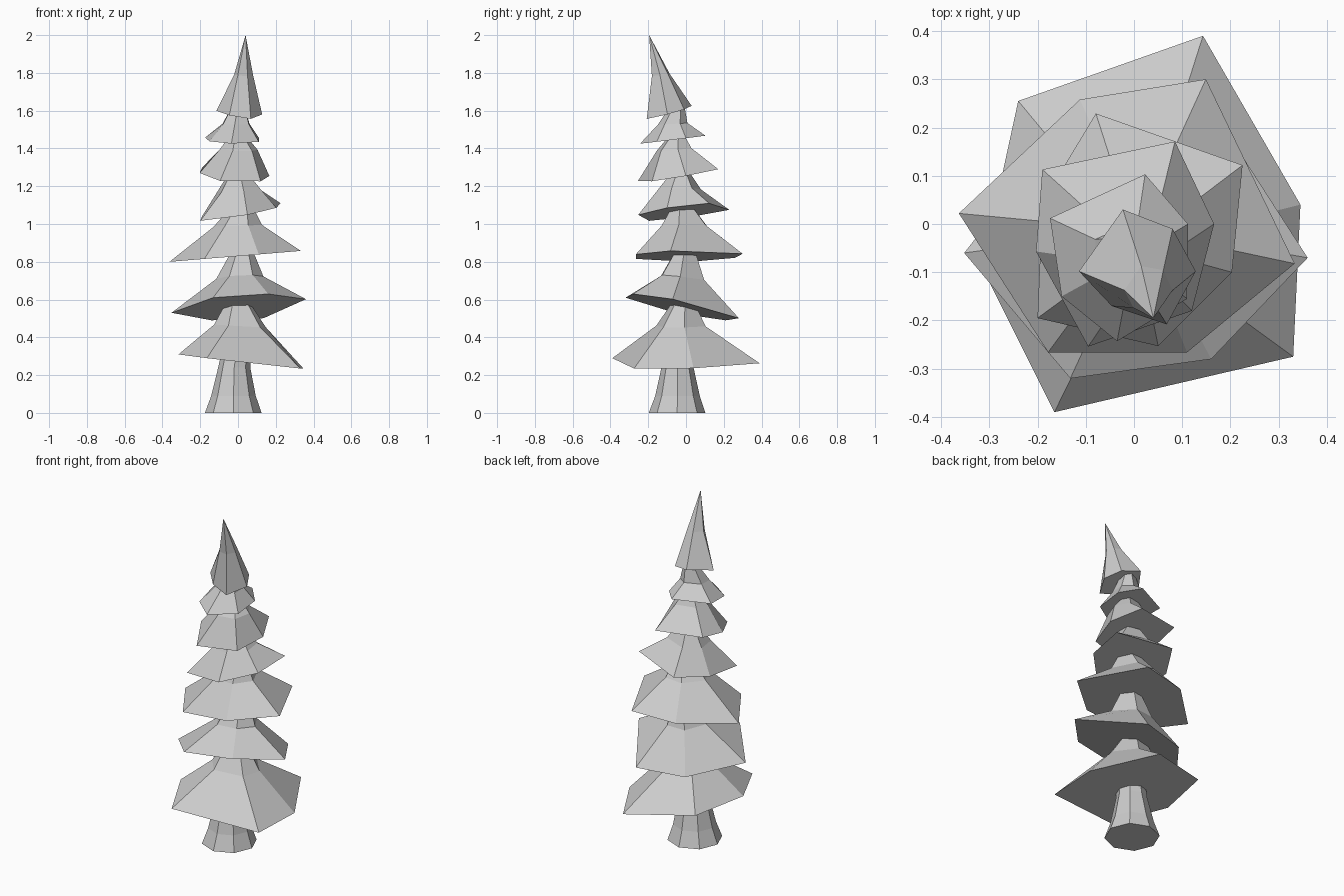
import bpy
import bmesh
from math import cos, sin, pi
from mathutils import Vector

default_cube = bpy.data.objects.get("Cube")
if default_cube:
    bpy.data.objects.remove(default_cube, do_unlink=True)

GREY = (0.6, 0.6, 0.6, 1.0)
grey = bpy.data.materials.new("plain grey")
grey.use_nodes = True
grey.diffuse_color = GREY
grey.node_tree.nodes["Principled BSDF"].inputs["Base Color"].default_value = GREY


def skin(name, rings):
    """Join rings of points, lowest first, into one closed flat-shaded part."""
    bm = bmesh.new()
    loops = [[bm.verts.new(point) for point in ring] for ring in rings]
    for lower, upper in zip(loops, loops[1:]):
        count = len(lower)
        for i in range(count):
            j = (i + 1) % count
            if len(upper) == 1:
                bm.faces.new((lower[i], lower[j], upper[0]))
            else:
                bm.faces.new((lower[i], lower[j], upper[j], upper[i]))
    for cap in (loops[0], loops[-1]):
        if len(cap) > 2:
            bm.faces.new(cap)
    bmesh.ops.recalc_face_normals(bm, faces=bm.faces[:])
    mesh = bpy.data.meshes.new(name)
    bm.to_mesh(mesh)
    bm.free()
    mesh.materials.append(grey)
    part = bpy.data.objects.new(name, mesh)
    bpy.context.collection.objects.link(part)
    return part


def tier(name, outline, plane, shoulder, top):
    """Skirt of branches: tilted rim, narrower shoulder ring, then neck or tip.

    plane is (height, slope along x, slope along y); the shoulder and the
    top are (x, y, z, radius). A zero radius makes a pointed tip."""
    height, slope_x, slope_y = plane
    rim = [Vector((x, y, height + slope_x * x + slope_y * y)) for x, y in outline]
    middle = sum(rim, Vector()) / len(rim)

    def ring(x, y, z, radius):
        points = []
        for corner in rim:
            out = (corner - middle).xy.normalized() * radius
            tilt = (slope_x * out.x + slope_y * out.y) / 2
            points.append(Vector((x + out.x, y + out.y, z + tilt)))
        return points

    neck = ring(*top) if top[3] else [Vector(top[:3])]
    return skin(name, [rim, ring(*shoulder), neck])


# Flared trunk
trunk_rings = []
for x, y, z, radius in ((-.025, -.047, 0, .15), (-.024, -.045, .09, .118),
                        (-.02, -.045, .24, .085), (0, -.03, .4, .07)):
    trunk_rings.append([(x + radius * cos(pi * i / 4), y + radius * sin(pi * i / 4), z)
                        for i in range(8)])
skin("trunk", trunk_rings)

# Branch tiers, from the ground up
tier("lowest_branches",
     [(.345, .04), (.143, .39), (-.24, .255), (-.315, -.09), (-.165, -.39), (.33, -.275)],
     (.275, -.113, .01), (.01, -.03, .46, .14), (0, -.015, .59, .06))
tier("second_branches",
     [(.36, -.07), (.135, .28), (-.14, .21), (-.352, -.06), (-.132, -.32), (.16, -.28)],
     (.551, .098, -.225), (.01, -.02, .715, .125), (.02, -.005, .84, .065))
tier("third_branches",
     [(.333, -.082), (.149, .3), (-.112, .258), (-.363, .022), (-.178, -.266), (.11, -.266)],
     (.83, .083, 0), (0, -.01, .99, .13), (.02, -.02, 1.09, .06))
tier("fourth_branches",
     [(.225, .122), (-.079, .229), (-.19, .045), (-.2, -.195), (.05, -.253), (.203, -.1)],
     (1.065, .148, .095), (.005, -.035, 1.18, .12), (0, -.03, 1.26, .06))
tier("fifth_branches",
     [(.166, 0), (.085, .171), (-.19, .113), (-.203, -.057), (-.095, -.254), (.12, -.18)],
     (1.266, -.069, .175), (.005, -.06, 1.395, .1), (0, -.05, 1.46, .05))
tier("sixth_branches",
     [(.112, 0), (.023, .103), (-.174, .012), (-.15, -.15), (-.035, -.243), (.11, -.155)],
     (1.455, -.006, .122), (-.01, -.07, 1.53, .08), (0, -.05, 1.61, .045))
tier("crown",
     [(.128, -.098), (.08, -.01), (-.023, .03), (-.114, -.098), (-.046, -.17), (.068, -.208)],
     (1.616, -.08, .26), (.03, -.135, 1.79, .05), (.04, -.195, 2, 0))
